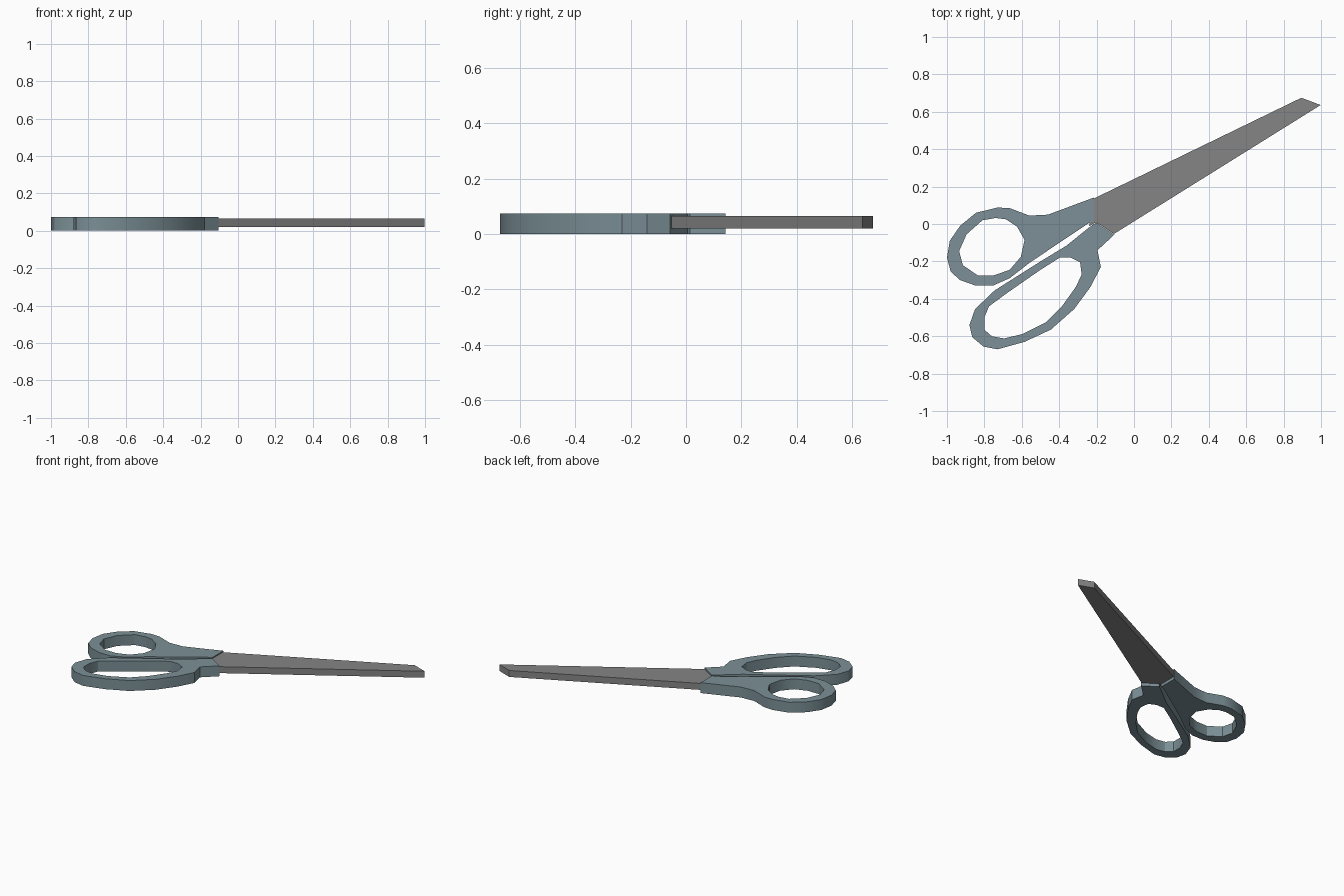
import bpy, bmesh, math

if "Cube" in bpy.data.objects:
    bpy.data.objects.remove(bpy.data.objects["Cube"])


def material(name, color):
    m = bpy.data.materials.new(name)
    m.diffuse_color = color
    m.use_nodes = True
    m.node_tree.nodes["Principled BSDF"].inputs["Base Color"].default_value = m.diffuse_color
    return m


def plate(name, loops, z0, z1, mat):
    """Flat plate from an outer outline and optional hole outlines."""
    bm = bmesh.new()
    edges = []
    for pts in loops:
        vs = [bm.verts.new((x, y, z0)) for x, y in pts]
        edges += [bm.edges.new((vs[i - 1], vs[i])) for i in range(len(vs))]
    bmesh.ops.triangle_fill(bm, edges=edges, use_beauty=True, normal=(0, 0, 1))
    res = bmesh.ops.extrude_face_region(bm, geom=bm.faces[:], use_keep_orig=True)
    top = [g for g in res["geom"] if isinstance(g, bmesh.types.BMVert)]
    bmesh.ops.translate(bm, verts=top, vec=(0, 0, z1 - z0))
    bmesh.ops.dissolve_limit(bm, angle_limit=0.01, verts=bm.verts[:],
                             edges=[e for e in bm.edges
                                    if abs(e.verts[0].co.z - e.verts[1].co.z) < 1e-6
                                    and len(e.link_faces) == 2
                                    and all(abs(f.normal.z) > 0.9 for f in e.link_faces)])
    bmesh.ops.recalc_face_normals(bm, faces=bm.faces[:])
    me = bpy.data.meshes.new(name)
    bm.to_mesh(me)
    bm.free()
    ob = bpy.data.objects.new(name, me)
    bpy.context.collection.objects.link(ob)
    me.materials.append(mat)
    bpy.ops.object.select_all(action='DESELECT')
    ob.select_set(True)
    bpy.context.view_layer.objects.active = ob
    bpy.ops.object.shade_smooth_by_angle(angle=math.radians(30))
    return ob


plastic = material("slate_plastic", (0.2, 0.28, 0.31, 1))
steel = material("steel", (0.24, 0.235, 0.235, 1))

# Thumb handle: round loop with a tapered neck
plate("thumb_handle", [
    [(-.213, .142), (-.46, .05), (-.56, .045), (-.665, .085), (-.73, .088),
     (-.845, .06), (-.93, -.01), (-.985, -.09), (-1, -.18), (-.98, -.255),
     (-.93, -.30), (-.845, -.33), (-.755, -.33), (-.665, -.29), (-.555, -.205),
     (-.24, .006), (-.213, .014)],
    [(-.685, .025), (-.74, .032), (-.81, .02), (-.895, -.055), (-.935, -.145),
     (-.915, -.22), (-.835, -.275), (-.75, -.275), (-.665, -.245),
     (-.605, -.175), (-.585, -.085), (-.625, -.015)],
], 0, .073, plastic)

# Finger handle: long oval loop
plate("finger_handle", [
    [(-.203, .008), (-.105, -.057), (-.195, -.14), (-.177, -.23), (-.235, -.34),
     (-.32, -.455), (-.445, -.565), (-.585, -.63), (-.73, -.67), (-.805, -.655),
     (-.865, -.605), (-.88, -.54), (-.85, -.455), (-.745, -.355), (-.50, -.20),
     (-.36, -.115), (-.245, -.022)],
    [(-.338, -.18), (-.288, -.205), (-.28, -.27), (-.31, -.335), (-.385, -.44),
     (-.47, -.525), (-.595, -.588), (-.695, -.612), (-.76, -.60), (-.80, -.565),
     (-.80, -.50), (-.775, -.44), (-.68, -.37), (-.50, -.245), (-.397, -.18)],
], 0, .073, plastic)

# Closed blades, tapering to a slanted tip
plate("blade", [
    [(-.213, .137), (.895, .675), (.998, .636), (-.107, -.053),
     (-.203, .01), (-.24, -.012)],
], .02, .065, steel)
